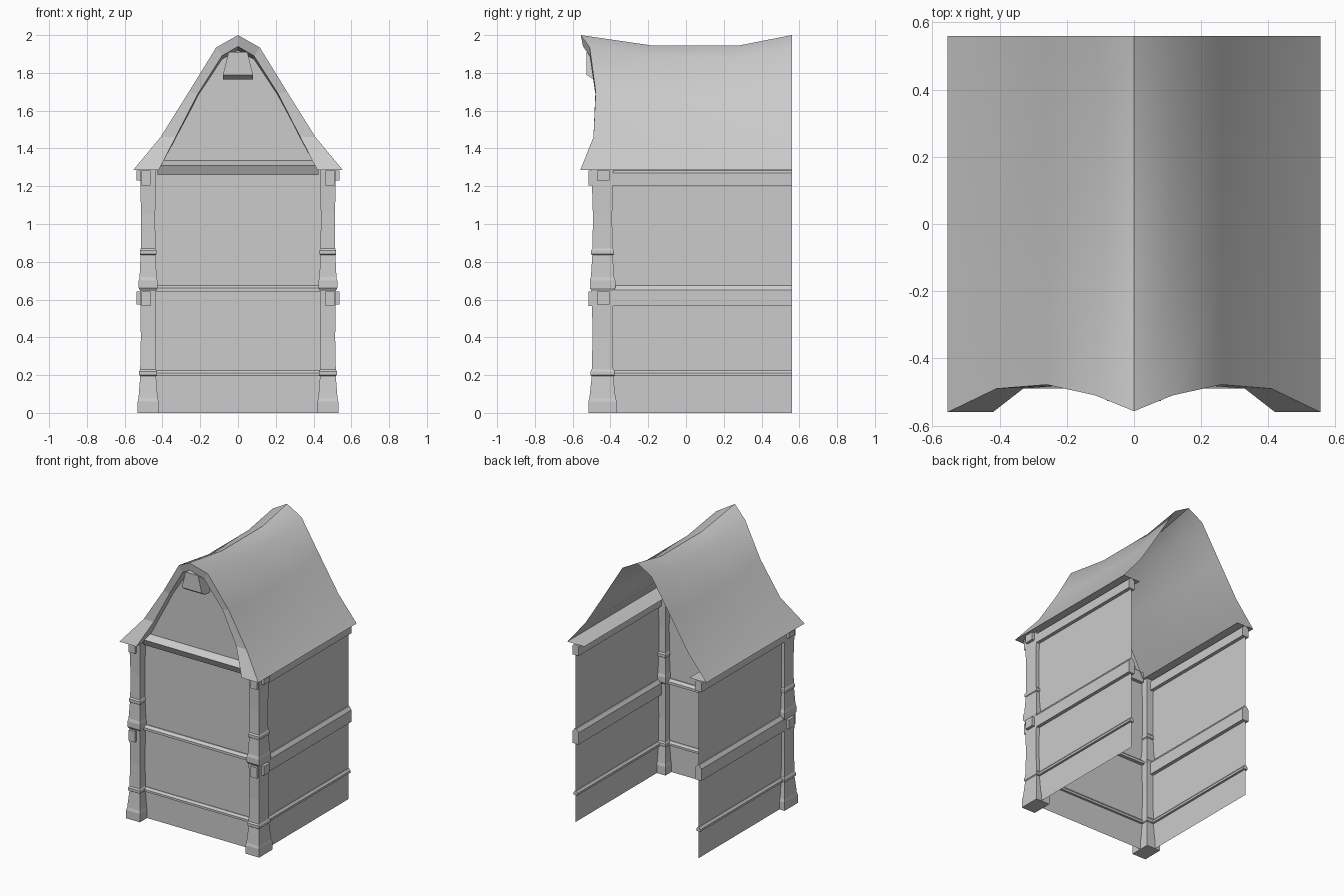
import bpy
import bmesh
from mathutils import Vector

cube = bpy.data.objects.get("Cube")
if cube:
    bpy.data.objects.remove(cube)

grey = bpy.data.materials.new("plain_grey")
grey.use_nodes = True
colour = (0.6, 0.6, 0.6, 1)
grey.diffuse_color = colour
grey.node_tree.nodes["Principled BSDF"].inputs["Base Color"].default_value = colour


def finish(name, bm):
    bmesh.ops.remove_doubles(bm, verts=bm.verts, dist=0.0005)
    bmesh.ops.recalc_face_normals(bm, faces=bm.faces)
    mesh = bpy.data.meshes.new(name)
    bm.to_mesh(mesh)
    bm.free()
    mesh.materials.append(grey)
    ob = bpy.data.objects.new(name, mesh)
    bpy.context.collection.objects.link(ob)
    return ob


def loft(name, rings, closed=False, caps=False):
    """Join rows of points with quads."""
    bm = bmesh.new()
    rows = [[bm.verts.new(p) for p in ring] for ring in rings]
    n = len(rows[0])
    for a, b in zip(rows, rows[1:]):
        for i in range(n if closed else n - 1):
            j = (i + 1) % n
            bm.faces.new((a[i], a[j], b[j], b[i]))
    if caps:
        bm.faces.new(rows[0])
        bm.faces.new(rows[-1])
    return finish(name, bm)


def polygon(name, points):
    bm = bmesh.new()
    bm.faces.new([bm.verts.new(p) for p in points])
    return finish(name, bm)


def box(name, lo, hi):
    ring = [(0, 0), (1, 0), (1, 1), (0, 1)]
    rings = [[(lo[0] + u * (hi[0] - lo[0]), lo[1] + v * (hi[1] - lo[1]), z)
              for u, v in ring] for z in (lo[2], hi[2])]
    return loft(name, rings, True, True)


def mirrored(ob):
    """Repeat a part on the other side of the centre plane."""
    mod = ob.modifiers.new("Mirror", 'MIRROR')
    mod.use_mirror_merge = False
    return ob


EAVE = 1.285
BACK = 0.56
WALL_X = 0.49
WALL_Y = -0.435

# Roof edge: half width, height and front overhang, from ridge to eave
outer = [(0, 2.0, -0.557), (0.115, 1.935, -0.51), (0.26, 1.70, -0.478),
         (0.41, 1.46, -0.49), (0.555, EAVE, -0.56)]
inner = [(0, 1.94, -0.545), (0.085, 1.89, -0.51), (0.212, 1.69, -0.48),
         (0.33, 1.46, -0.49), (0.42, EAVE, -0.56)]


def full(row):
    """Extend a half row of points to both sides."""
    return [(-x, y, z) for x, y, z in row[:0:-1]] + row


def sagged(edge, y, sag):
    return full([(x, y, z - sag * (z - EAVE) / (2 - EAVE)) for x, z, _ in edge])


outer_front = full([(x, y, z) for x, z, y in outer])
inner_front = full([(x, y, z) for x, z, y in inner])

# Swept roof sheet with a sagging ridge
roof = loft("roof", [outer_front, sagged(outer, -0.18, 0.055),
                     sagged(outer, 0.28, 0.055), sagged(outer, BACK, 0)])
bpy.context.view_layer.objects.active = roof
roof.select_set(True)
bpy.ops.object.shade_smooth_by_angle(angle=0.7)
roof.select_set(False)

# Bargeboard face and its underside, running back to the gable
loft("bargeboard", [outer_front, inner_front, sagged(inner, WALL_Y + 0.03, 0.03)])
mirrored(polygon("eave_soffit", [(0.42, -0.558, EAVE), (0.555, -0.558, EAVE),
                                 (0.555, BACK, EAVE), (0.42, BACK, EAVE)]))

# Front wall with gable, and side walls; the back stays open
half_wall = [(x, WALL_Y, z) for x, z, _ in inner]
half_wall += [(0.475, WALL_Y, EAVE), (0.475, WALL_Y, 0)]
polygon("front_wall", full(half_wall))
mirrored(polygon("side_wall", [(WALL_X, WALL_Y, 0), (WALL_X, BACK, 0),
                               (WALL_X, BACK, EAVE), (WALL_X, WALL_Y, EAVE)]))

# Corner posts: height and thickness relative to the foot
post_profile = [(0, 1), (0.06, 1), (0.08, 0.92), (0.195, 0.76), (0.2, 0.86),
                (0.22, 0.86), (0.23, 0.76), (0.4, 0.7), (0.57, 0.74),
                (0.645, 0.76), (0.66, 0.9), (0.7, 0.9), (0.72, 0.82),
                (0.835, 0.72), (0.84, 0.8), (0.86, 0.8), (0.87, 0.7),
                (1.05, 0.68), (1.2, 0.74), (EAVE, 0.76)]
corners = [(-1, -1), (1, -1), (1, 1), (-1, 1)]
mirrored(loft("corner_post",
              [[(0.476 + u * s * 0.055, -0.442 + v * s * 0.075, z) for u, v in corners]
               for z, s in post_profile], True, True))


# Rails: box section with a sloped top on both wall faces
def rail_section(bottom, shoulder, top, depth):
    return [(-depth, bottom), (depth, bottom), (depth, shoulder),
            (depth * 0.3, top), (-depth * 0.3, top), (-depth, shoulder)]


def side_rail(name, *section):
    pts = rail_section(*section)
    mirrored(loft(name, [[(WALL_X + d, y, z) for d, z in pts]
                         for y in (WALL_Y, BACK)], True, True))


def front_rail(name, *section):
    pts = rail_section(*section)
    loft(name, [[(x, WALL_Y + d, z) for d, z in pts] for x in (-0.46, 0.46)], True, True)


side_rail("side_base_rail", 0.195, 0.21, 0.225, 0.016)
side_rail("side_middle_rail", 0.565, 0.65, 0.675, 0.025)
side_rail("side_top_rail", 1.205, 1.27, 1.284, 0.025)
front_rail("front_base_rail", 0.195, 0.21, 0.225, 0.016)
front_rail("front_middle_rail", 0.642, 0.66, 0.675, 0.025)

# Sill beam under the gable with undercut front
sill = [(-0.41, 1.335), (-0.44, 1.335), (-0.49, 1.31), (-0.465, 1.26), (-0.41, 1.26)]
loft("gable_sill", [[(x, y, z) for y, z in sill] for x in (-0.425, 0.425)], True, True)

# Beam ends poking through the posts
for level, low, side_low, high in (("middle", 0.565, 0.575, 0.642),
                                   ("top", 1.205, 1.23, 1.284)):
    mirrored(box(level + "_front_beam_end", (0.462, -0.517, low), (0.512, -0.42, high)))
    mirrored(box(level + "_side_beam_end", (0.46, -0.472, side_low), (0.537, -0.405, high)))

# Ridge beam block at the gable peak, tapered and undercut
block = [(-0.527, 1.91, 0.05), (-0.527, 1.79, 0.08), (-0.49, 1.765, 0.08),
         (-0.41, 1.765, 0.08), (-0.41, 1.91, 0.05)]
loft("ridge_block", [[(s * w, y, z) for y, z, w in block] for s in (-1, 1)], True, True)
